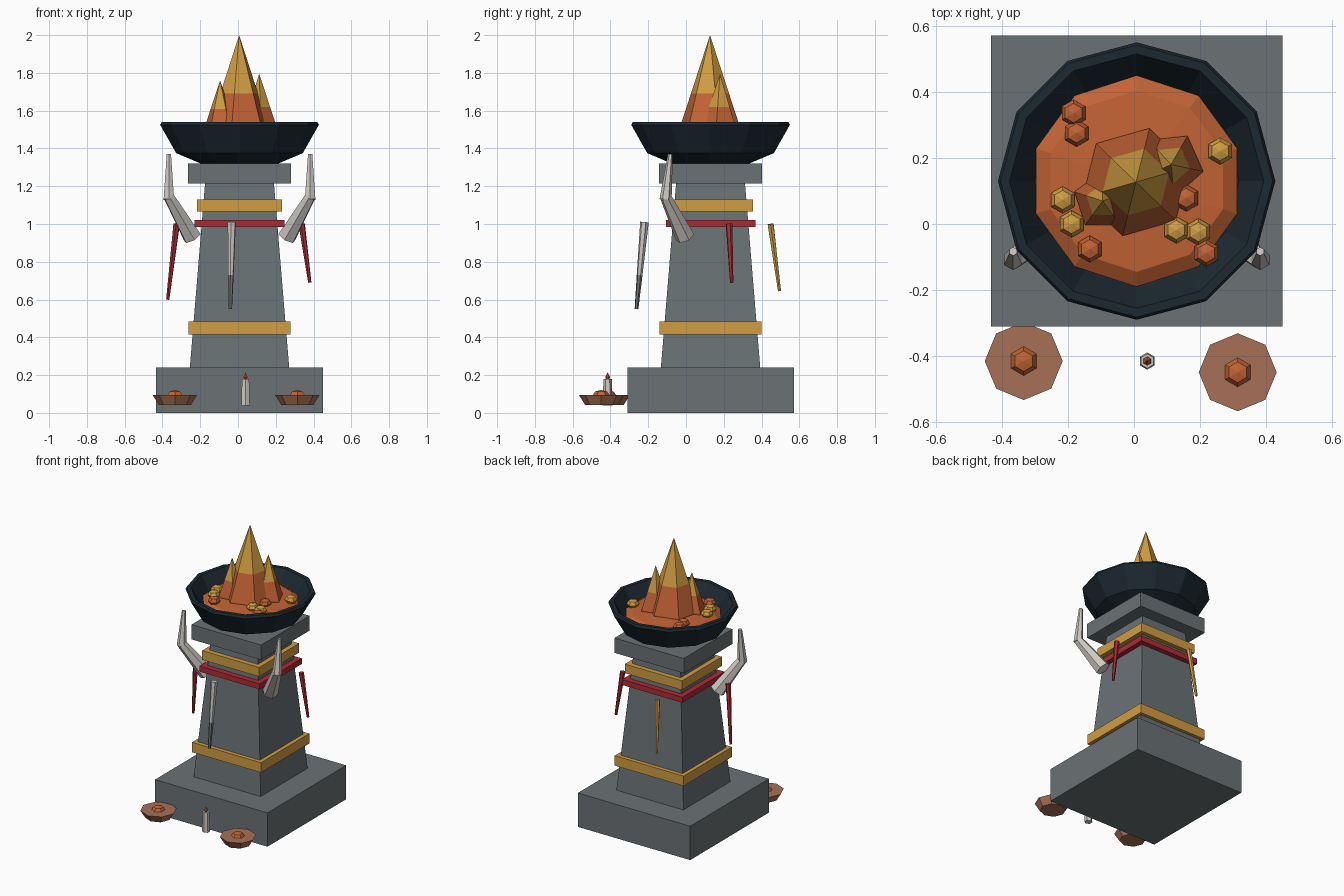
import bpy, bmesh, math
from mathutils import Vector

if "Cube" in bpy.data.objects:
    bpy.data.objects.remove(bpy.data.objects["Cube"])

CX, CY = 0.008, 0.13          # axis of the pillar


def mat(name, r, g, b):
    m = bpy.data.materials.new(name)
    m.diffuse_color = (r, g, b, 1)
    m.use_nodes = True
    m.node_tree.nodes["Principled BSDF"].inputs["Base Color"].default_value = m.diffuse_color
    return m


STONE = mat("grey stone", 0.145, 0.168, 0.178)
GOLD = mat("gold", 0.64, 0.34, 0.055)
ORANGE = mat("ember orange", 0.54, 0.125, 0.035)
RED = mat("red cloth", 0.43, 0.025, 0.036)
IRON = mat("dark iron", 0.012, 0.022, 0.031)
BONE = mat("bone white", 0.62, 0.59, 0.55)
CLAY = mat("brown clay", 0.39, 0.16, 0.092)
ASH = mat("ash grey", 0.17, 0.17, 0.17)


def finish(name, bm, mats):
    bmesh.ops.recalc_face_normals(bm, faces=bm.faces)
    me = bpy.data.meshes.new(name)
    bm.to_mesh(me)
    bm.free()
    for m in mats:
        me.materials.append(m)
    ob = bpy.data.objects.new(name, me)
    bpy.context.collection.objects.link(ob)
    return ob


def lathe(name, profile, sides, centre, mats, phase=90, split=None):
    """Turn a (radius, z) profile; faces above height split use the second colour."""
    bm = bmesh.new()
    rings = []
    for r, z in profile:
        n = 1 if r == 0 else sides
        rings.append([bm.verts.new((r * math.cos(math.radians(phase) + math.tau * i / sides),
                                    r * math.sin(math.radians(phase) + math.tau * i / sides), z))
                      for i in range(n)])
    for a, b in zip(rings, rings[1:]):
        for i in range(sides):
            j = (i + 1) % sides
            quad = [a[i % len(a)], a[j % len(a)], b[j % len(b)], b[i % len(b)]]
            bm.faces.new(list(dict.fromkeys(quad)))
    for ring in (rings[0], rings[-1]):
        if len(ring) > 2:
            bm.faces.new(ring)
    if split is not None:
        for f in bm.faces:
            f.material_index = int(f.calc_center_median().z > split)
    ob = finish(name, bm, mats)
    ob.location = centre
    return ob


def block(name, half0, half1, z0, z1, m):
    """Square block on the pillar axis, optionally tapered."""
    s = math.sqrt(2)
    return lathe(name, [(half0 * s, z0), (half1 * s, z1)], 4, (CX, CY, 0), [m], 45)


def rod(name, p, q, r0, r1, m, sides=6):
    """Tapered rod from p to q."""
    p, q = Vector(p), Vector(q)
    ob = lathe(name, [(r0, 0), (r1, (q - p).length)], sides, p, [m])
    ob.rotation_euler = (q - p).to_track_quat('Z', 'Y').to_euler()
    return ob


def ember(name, x, y, z, r, h, m):
    k = 0.71
    return lathe(name, [(0, -h), (k * r, -k * h), (r, 0), (k * r, k * h), (0, h)],
                 6, (x, y, z), [m])


# Stone pillar and its bands
block("base", 0.441, 0.441, 0, 0.24, STONE)
block("column", 0.263, 0.182, 0.24, 1.22, STONE)
block("cap", 0.272, 0.272, 1.215, 1.32, STONE)
block("lower_gold_band", 0.271, 0.271, 0.415, 0.485, GOLD)
block("upper_gold_band", 0.224, 0.224, 1.065, 1.13, GOLD)
block("red_band", 0.237, 0.237, 0.983, 1.022, RED)

# Fire bowl and coal bed
lathe("bowl", [(0.2, 1.318), (0.335, 1.375), (0.42, 1.525), (0.412, 1.54), (0.385, 1.54),
               (0.31, 1.42), (0, 1.40)], 12, (CX, CY, 0), [IRON])
lathe("coal_bed", [(0.29, 1.42), (0.32, 1.455), (0.275, 1.485), (0, 1.505)],
      10, (CX, CY, 0), [ORANGE])

# Flames: orange foot, gold tip
for name, x, y, r, zs, top, sides, phase in [
        ("main_flame", 0.006, 0.127, 0.168, 1.69, 2.0, 6, 16),
        ("left_flame", -0.095, 0.07, 0.09, 1.61, 1.76, 5, 90),
        ("right_flame", 0.112, 0.18, 0.1, 1.62, 1.795, 5, 60)]:
    rs = r * (top - zs) / (top - 1.5)
    lathe(name, [(r, 1.47), (r, 1.5), (rs, zs), (0, top)], sides, (x, y, 0),
          [ORANGE, GOLD], phase, zs)

# Loose embers
for m, spots in ((ORANGE, [(-.183, .336), (-.174, .275), (.158, .079), (-.134, -.076), (.219, -.088)]),
                 (GOLD, [(.261, .221), (-.216, .073), (-.189, 0), (.128, -.018), (.195, -.024)])):
    for x, y in spots:
        ember("ember", x, y, 1.5, 0.041, 0.03, m)

# Pair of bent horns
for side, s in (("left", -1), ("right", 1)):
    foot = (CX + s * 0.25, -0.005, 0.93)
    elbow = (CX + s * 0.374, -0.108, 1.145)
    tip = (CX + s * 0.374, -0.083, 1.37)
    rod(side + "_horn_lower", foot, elbow, 0.052, 0.031, BONE)
    rod(side + "_horn_upper", (elbow[0], elbow[1], 1.13), tip, 0.032, 0.013, BONE)

# Hanging strips
rod("left_red_strip", (-0.325, -0.01, 1.0), (-0.372, 0.03, 0.6), 0.018, 0.009, RED)
rod("right_red_strip", (0.337, 0.228, 1.0), (0.38, 0.242, 0.69), 0.018, 0.009, RED)
rod("back_gold_strip", (-0.09, 0.448, 1.0), (-0.115, 0.495, 0.645), 0.018, 0.009, GOLD)
a, b = Vector((-0.033, -0.22, 1.01)), Vector((-0.041, -0.262, 0.55))
mid = a.lerp(b, 0.61)
rod("front_strip_upper", a, mid, 0.023, 0.0155, BONE)
rod("front_strip_lower", mid, b, 0.0155, 0.01, ASH)

# Offering dishes with glowing coals
for side, x, y in (("left", -0.334, -0.415), ("right", 0.314, -0.449)):
    lathe(side + "_dish", [(0.085, 0.042), (0.118, 0.095)], 8, (x, y, 0), [CLAY])
    ember(side + "_dish_coal", x, y, 0.095, 0.044, 0.026, ORANGE)

# Candle
lathe("candle", [(0.026, 0.04), (0.022, 0.18)], 6, (0.04, -0.415, 0), [BONE])
lathe("candle_flame", [(0.009, 0.18), (0.013, 0.19), (0, 0.215)], 6, (0.04, -0.415, 0), [ORANGE])
